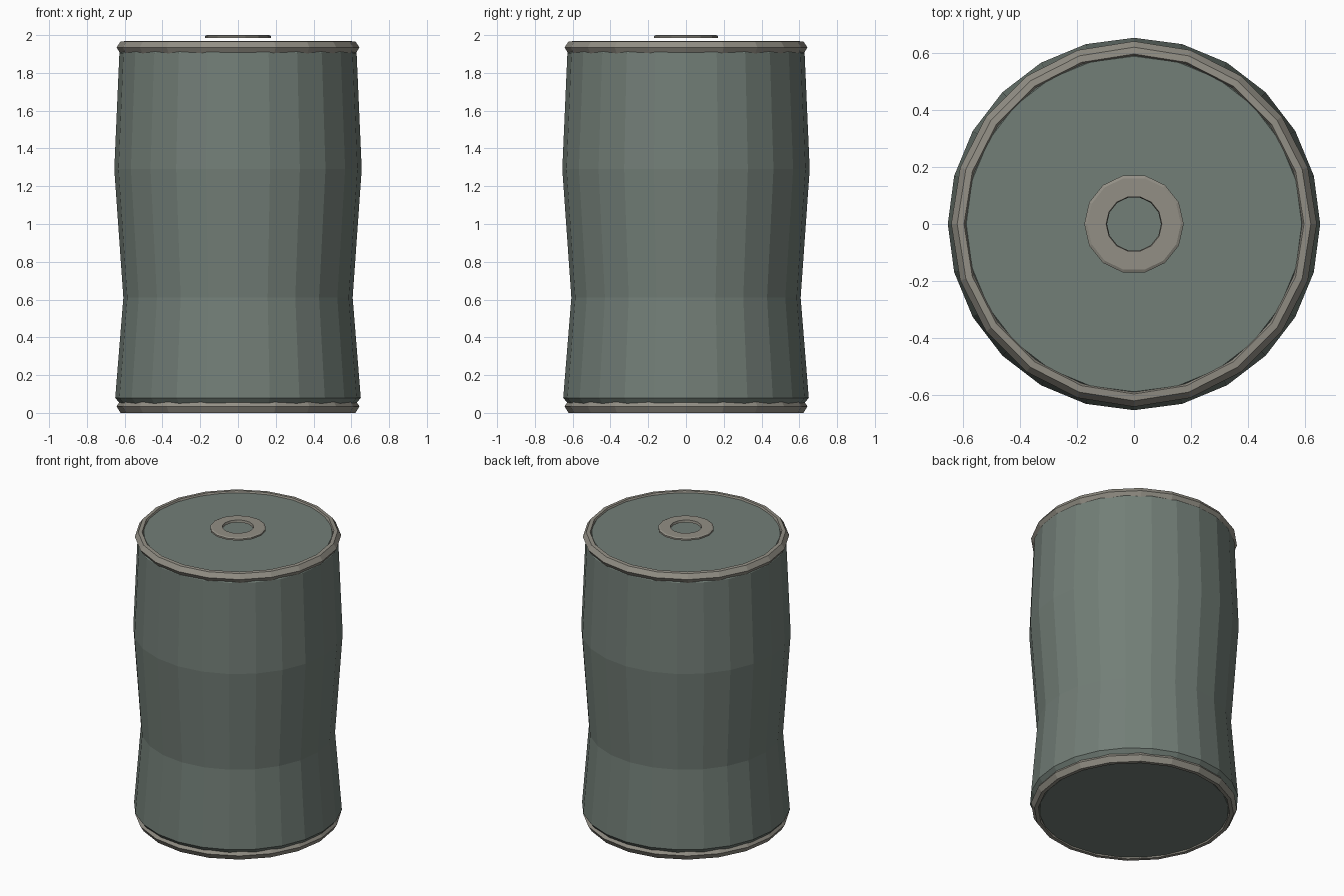
import bpy, bmesh, math

if "Cube" in bpy.data.objects:
    bpy.data.objects.remove(bpy.data.objects["Cube"])


def material(name, rgb):
    m = bpy.data.materials.new(name)
    m.diffuse_color = (*rgb, 1)
    m.use_nodes = True
    m.node_tree.nodes["Principled BSDF"].inputs["Base Color"].default_value = m.diffuse_color
    return m


def lathe(name, profile, sides, mat, closed_loop=False):
    """Spin (radius, z) points around z; an open profile is capped at both ends."""
    bm = bmesh.new()
    rings = []
    for r, z in profile:
        rings.append([bm.verts.new((r * math.cos(2 * math.pi * i / sides),
                                    r * math.sin(2 * math.pi * i / sides), z))
                      for i in range(sides)])
    pairs = list(zip(rings, rings[1:]))
    if closed_loop:
        pairs.append((rings[-1], rings[0]))
    for a, b in pairs:
        for i in range(sides):
            j = (i + 1) % sides
            bm.faces.new((a[i], a[j], b[j], b[i]))
    if not closed_loop:
        bm.faces.new(rings[0][::-1])
        bm.faces.new(rings[-1])
    bmesh.ops.recalc_face_normals(bm, faces=bm.faces)
    me = bpy.data.meshes.new(name)
    bm.to_mesh(me)
    bm.free()
    me.materials.append(mat)
    ob = bpy.data.objects.new(name, me)
    bpy.context.collection.objects.link(ob)
    return ob


green = material("dull_green", (0.17, 0.21, 0.185))
tan = material("worn_metal", (0.29, 0.275, 0.235))

# Waisted canister body with tucked-in ends
lathe("body", [(0.59, 0.006), (0.65, 0.08), (0.607, 0.61), (0.655, 1.29),
               (0.628, 1.905), (0.59, 1.958)], 24, green)

# Faceted rim hoops at bottom and top
hoop = [(0.582, 0.0), (0.598, 0.033), (0.622, 0.031), (0.643, 0.0),
        (0.622, -0.035), (0.598, -0.035)]
for name, z in (("bottom_rim", 0.038), ("top_rim", 1.935)):
    lathe(name, [(r, z + dz) for r, dz in hoop], 20, tan, True)

# Thin washer just above the lid
lathe("lid_ring", [(0.095, 1.984), (0.175, 1.984), (0.175, 1.995),
                   (0.165, 2.0), (0.098, 2.0)], 14, tan, True)

# Bottom hoop rests on the ground
bpy.data.objects["bottom_rim"].location.z = -0.003
